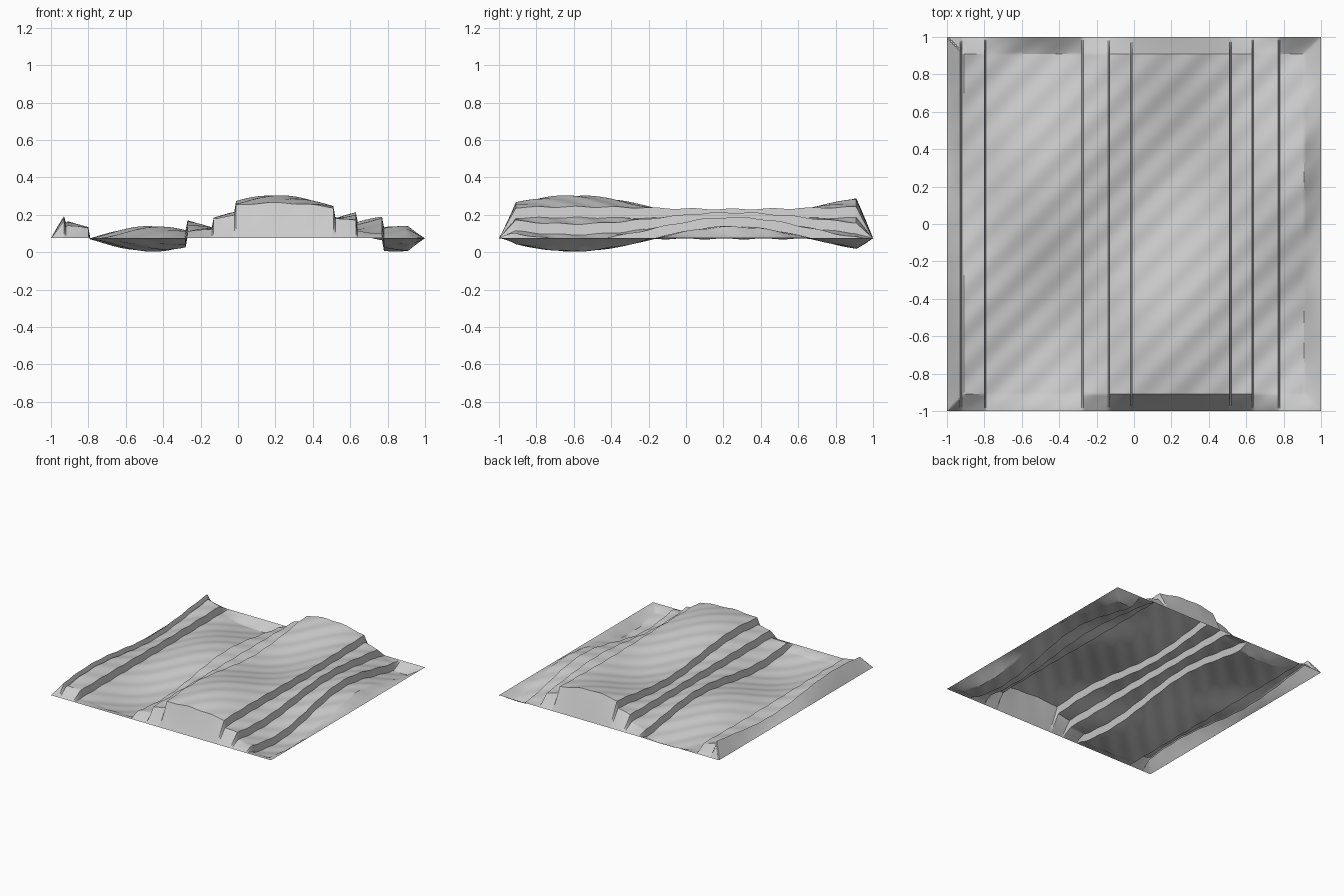
import bpy, bmesh, math

cube = bpy.data.objects.get("Cube")
if cube:
    bpy.data.objects.remove(cube, do_unlink=True)

BASE = 0.075        # height of the outer rim
STEP = 0.055        # height of one terrace cliff
CELLS = 200
# cliff position -> terraces gained (+1) or lost (-1) going right
CLIFFS = [(-0.92, -1), (-0.79, -1), (-0.27, 1), (-0.13, 1),
          (-0.01, 1), (0.52, -1), (0.64, -1), (0.78, -1)]


def terrace(x):
    level = 2 + sum(sign for pos, sign in CLIFFS if x > pos - 0.005)
    return level * STEP


def hills(x, y):
    swell = 0.066 * math.cos(4.77 * (x - 0.2)) * math.cos(3.7 * (y + 0.6))
    ripple = 0.003 * math.sin(30 * (x - y))
    return swell + ripple


def height(x, y):
    # the border slopes down to a level rim
    fade = min(1, (1 - max(abs(x), abs(y))) / 0.09)
    return BASE + fade * (terrace(x) + hills(x, y) - 0.003)


# Stepped land sheet
bm = bmesh.new()
bmesh.ops.create_grid(bm, x_segments=CELLS, y_segments=CELLS, size=1)
for v in bm.verts:
    v.co.z = height(v.co.x, v.co.y)
mesh = bpy.data.meshes.new("terraced_land")
bm.to_mesh(mesh)
bm.free()
land = bpy.data.objects.new("terraced_land", mesh)
bpy.context.collection.objects.link(land)

# Plain grey
grey = bpy.data.materials.new("light_grey")
grey.use_nodes = True
color = (0.6, 0.6, 0.6, 1)
grey.diffuse_color = color
grey.node_tree.nodes["Principled BSDF"].inputs["Base Color"].default_value = color
mesh.materials.append(grey)

bpy.context.view_layer.objects.active = land
land.select_set(True)
bpy.ops.object.shade_smooth_by_angle(angle=math.radians(30))
